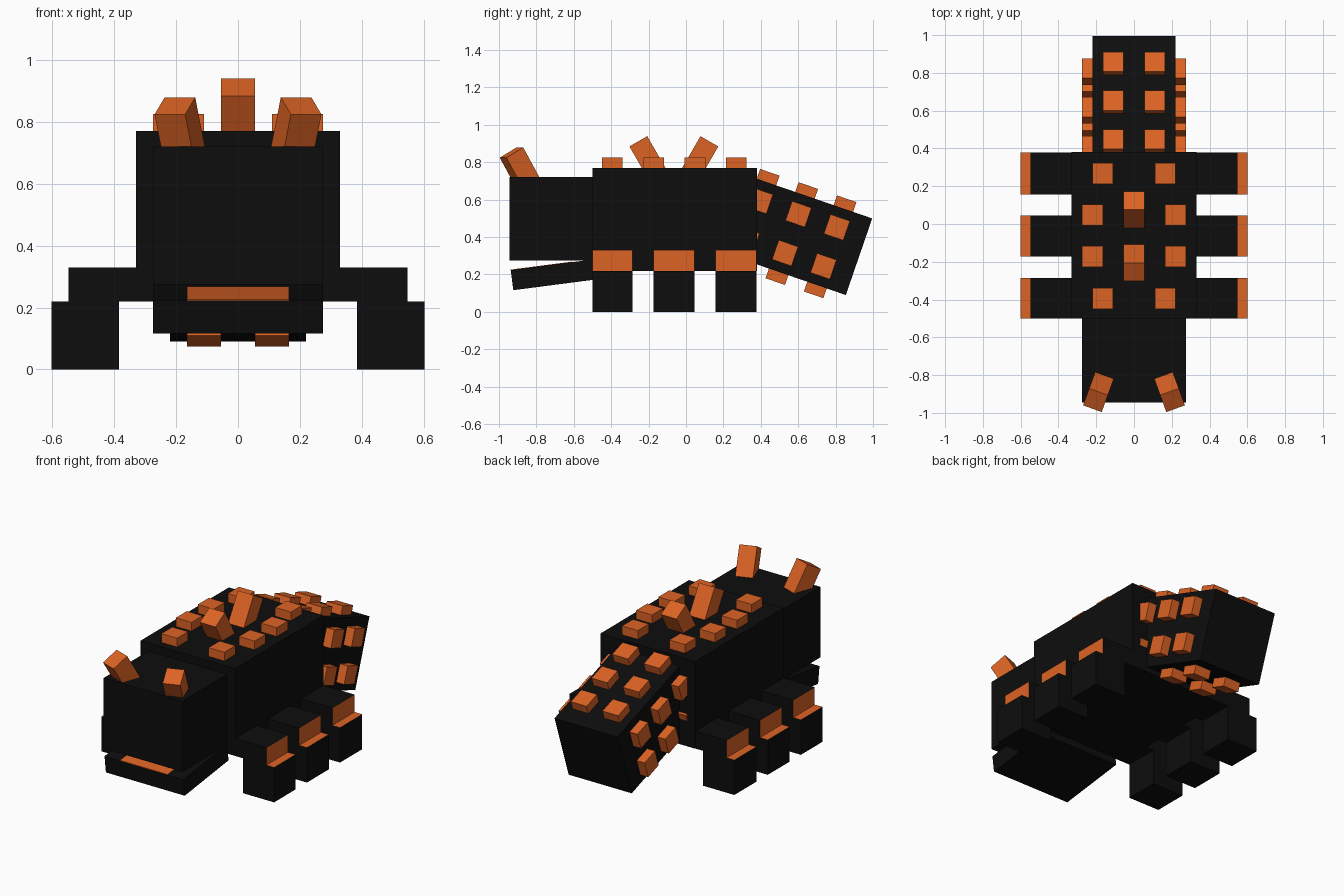
import bpy, bmesh
from math import radians, sin, cos
from mathutils import Matrix, Vector, Euler

cube = bpy.data.objects.get("Cube")
if cube:
    bpy.data.objects.remove(cube, do_unlink=True)


def material(name, rgb):
    m = bpy.data.materials.new(name)
    m.diffuse_color = (*rgb, 1)
    m.use_nodes = True
    bsdf = m.node_tree.nodes["Principled BSDF"]
    bsdf.inputs["Base Color"].default_value = (*rgb, 1)
    return m


BLACK = material("charcoal_black", (0.004, 0.004, 0.004))
ORANGE = material("lava_orange", (0.72, 0.125, 0.018))


def finish(name, bm, mats, matrix=Matrix()):
    mesh = bpy.data.meshes.new(name)
    bm.to_mesh(mesh)
    bm.free()
    for m in mats:
        mesh.materials.append(m)
    ob = bpy.data.objects.new(name, mesh)
    ob.matrix_world = matrix
    bpy.context.collection.objects.link(ob)
    return ob


def box(name, center, size, mat, rot=(0, 0, 0), parent=Matrix()):
    """Box given by centre, size and rotation in degrees, in a parent frame."""
    bm = bmesh.new()
    bmesh.ops.create_cube(bm, size=1)
    bmesh.ops.scale(bm, vec=size, verts=bm.verts)
    turn = Euler([radians(a) for a in rot]).to_matrix().to_4x4()
    return finish(name, bm, [mat], parent @ Matrix.Translation(center) @ turn)


def side_name(s):
    return "left" if s > 0 else "right"


STUD = 0.11     # stud width
RISE = 0.055    # stud height

# Body and head
box("body", (0, -0.06, 0.495), (0.66, 0.88, 0.55), BLACK)
box("head", (0, -0.7125, 0.4975), (0.55, 0.465, 0.445), BLACK)

# Slightly open jaw with a flat tongue on its upper face
jaw_frame = Matrix.Translation((0, -0.712, 0.198)) @ Matrix.Rotation(radians(7.4), 4, 'X')
box("jaw", (0, 0, 0), (0.55, 0.44, 0.108), BLACK, parent=jaw_frame)
box("tongue", (0, -0.055, 0.055), (0.33, 0.33, 0.004), ORANGE, parent=jaw_frame)

# Horns on the head, leaning forward and outward
for s in (1, -1):
    rot = (30, 0, 20 * s)
    axis = Euler([radians(a) for a in rot]).to_matrix() @ Vector((0, 0, 1))
    tip = Vector((0.204 * s, -0.933, 0.852))
    box(f"horn_{side_name(s)}", tip - axis * 0.11, (0.105, 0.11, 0.22), ORANGE, rot)

# Two spikes on the back, leaning away from each other
for s, name in ((-1, "front"), (1, "rear")):
    a = radians(30)
    tip = Vector((0, -0.065 + 0.19 * s, 0.912))
    axis = Vector((0, s * sin(a), cos(a)))
    box(f"back_spike_{name}", tip - axis * 0.11, (STUD, STUD, 0.22), ORANGE, (-30 * s, 0, 0))

# Studs on the back
for i, (x, y) in enumerate(((0.165, -0.395), (0.22, -0.172), (0.22, 0.048), (0.165, 0.268))):
    for s in (1, -1):
        box(f"back_stud_{side_name(s)}_{i + 1}", (x * s, y, 0.7925), (STUD, STUD, 0.065), ORANGE)

# Stepped legs: the step's tread and riser are orange
LEG_PROFILE = ((0.31, 0.22), (0.385, 0.22), (0.385, 0), (0.602, 0),
               (0.602, 0.22), (0.548, 0.22), (0.548, 0.33), (0.31, 0.33))


def leg(name, s, y0, y1):
    bm = bmesh.new()
    face = bm.faces.new([bm.verts.new((x * s, y0, z)) for x, z in LEG_PROFILE])
    ext = bmesh.ops.extrude_face_region(bm, geom=[face])
    moved = [v for v in ext["geom"] if isinstance(v, bmesh.types.BMVert)]
    bmesh.ops.translate(bm, vec=(0, y1 - y0, 0), verts=moved)
    bmesh.ops.recalc_face_normals(bm, faces=bm.faces)
    for f in bm.faces:
        c = f.calc_center_median()
        tread = abs(c.z - 0.22) < 0.01 and abs(c.x) > 0.5
        riser = abs(c.z - 0.275) < 0.01 and abs(c.x) > 0.5
        f.material_index = int(tread or riser)
    finish(name, bm, [BLACK, ORANGE])


for name, y0, y1 in (("front", -0.5, -0.285), ("middle", -0.173, 0.045), ("rear", 0.157, 0.378)):
    for s in (1, -1):
        leg(f"{name}_leg_{side_name(s)}", s, y0, y1)

# Drooping tail, built in a frame whose origin is the middle of its end face
tail_frame = Matrix.Translation((0, 0.925, 0.295)) @ Matrix.Rotation(radians(-19), 4, 'X')
box("tail", (0, -0.38, 0), (0.44, 0.76, 0.433), BLACK, parent=tail_frame)

# Studs on the top, underside and flanks of the tail
for i, y in enumerate((-0.163, -0.38, -0.598)):
    for s in (1, -1):
        tag = f"{side_name(s)}_{i + 1}"
        box(f"tail_top_stud_{tag}", (0.11 * s, y, 0.239), (STUD, STUD, 0.065), ORANGE, parent=tail_frame)
        if i < 2:
            box(f"tail_under_stud_{tag}", (0.11 * s, y, -0.239), (STUD, STUD, 0.065), ORANGE, parent=tail_frame)
        for z, row in ((0.11, "upper"), (-0.11, "lower")):
            box(f"tail_{row}_stud_{tag}", (0.2425 * s, y, z), (0.065, STUD, STUD), ORANGE, parent=tail_frame)
